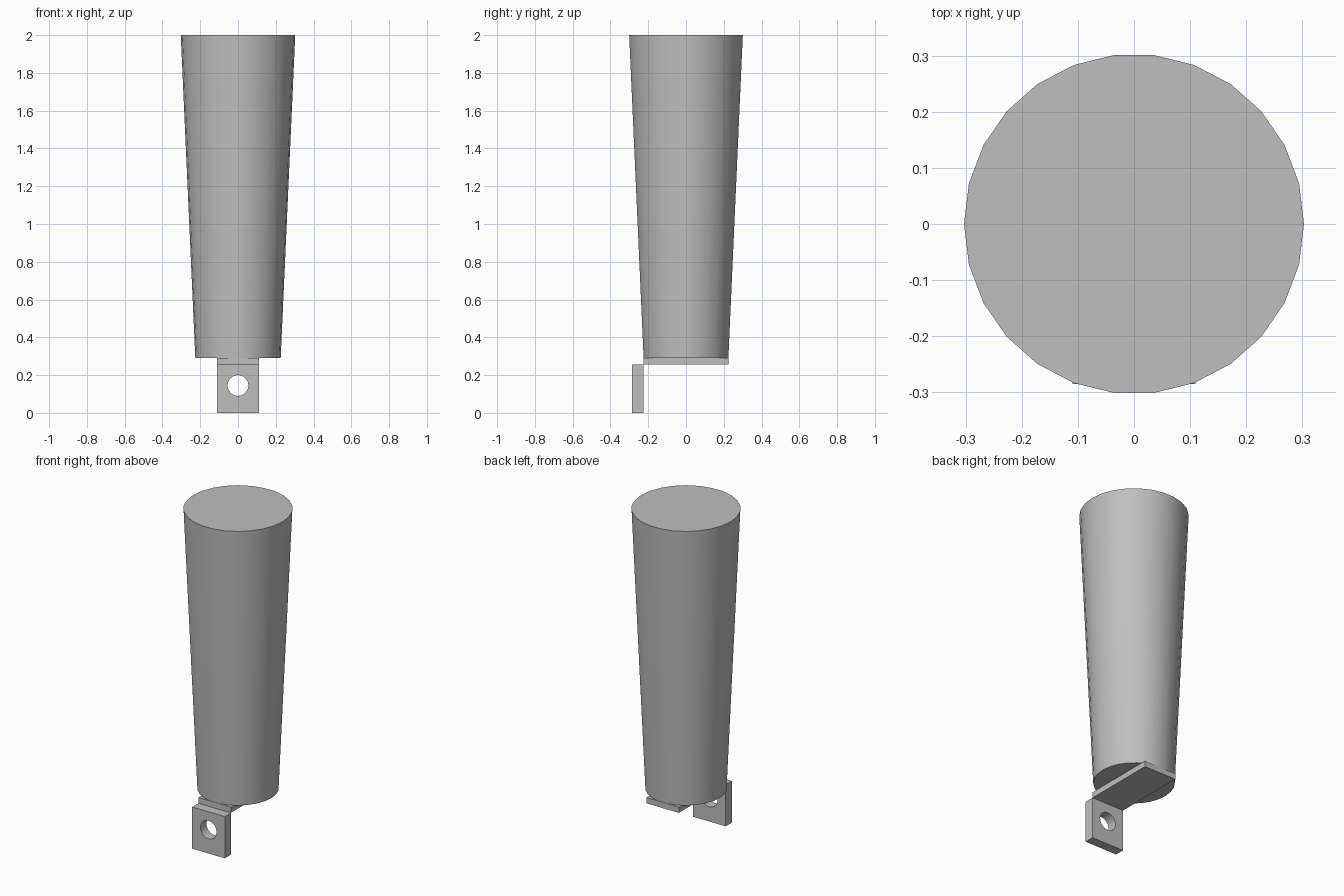
import bpy
import math

cube = bpy.data.objects.get("Cube")
if cube:
    bpy.data.objects.remove(cube, do_unlink=True)

# One plain grey material
grey = bpy.data.materials.new("light_grey")
grey.use_nodes = True
colour = (0.52, 0.52, 0.52, 1)
grey.diffuse_color = colour
grey.node_tree.nodes["Principled BSDF"].inputs["Base Color"].default_value = colour

HALF_WIDTH = 0.11
BASE_RADIUS, TOP_RADIUS, SIDES = 0.226, 0.303, 26
PLATE_Z, BODY_Z, TOP_Z = 0.255, 0.29, 2.0
TAB_FRONT = -0.285


def finish(name):
    obj = bpy.context.object
    obj.name = obj.data.name = name
    obj.data.materials.append(grey)
    return obj


def box(name, low, high):
    centre = [(a + b) / 2 for a, b in zip(low, high)]
    bpy.ops.mesh.primitive_cube_add(size=1, location=centre)
    obj = finish(name)
    obj.scale = [b - a for a, b in zip(low, high)]
    bpy.ops.object.transform_apply(location=False, rotation=False, scale=True)
    return obj


# Tapered round body, turned so a corner lies on the x axis
bpy.ops.mesh.primitive_cone_add(
    vertices=SIDES, radius1=BASE_RADIUS, radius2=TOP_RADIUS,
    depth=TOP_Z - BODY_Z, location=(0, 0, (TOP_Z + BODY_Z) / 2),
    rotation=(0, 0, math.pi / 2))
finish("tapered_body")
bpy.ops.object.transform_apply(location=False, rotation=True, scale=False)
bpy.ops.object.shade_smooth_by_angle(angle=math.radians(30))

# Flat strip under the body
box("base_plate", (-HALF_WIDTH, -BASE_RADIUS, PLATE_Z),
    (HALF_WIDTH, BASE_RADIUS, BODY_Z))

# Hanging tab at the front
tab = box("mounting_tab", (-HALF_WIDTH, TAB_FRONT, 0),
          (HALF_WIDTH, -BASE_RADIUS, PLATE_Z))

# Bolt hole through the tab
bpy.ops.mesh.primitive_cylinder_add(
    vertices=32, radius=0.055, depth=0.3,
    location=(0, TAB_FRONT, 0.145), rotation=(math.pi / 2, 0, 0))
cutter = finish("hole_cutter")
cutter.hide_render = True
hole = tab.modifiers.new("bolt_hole", 'BOOLEAN')
hole.operation = 'DIFFERENCE'
hole.solver = 'EXACT'
hole.object = cutter
bpy.ops.object.select_all(action='DESELECT')
tab.select_set(True)
bpy.context.view_layer.objects.active = tab
bpy.ops.object.modifier_apply(modifier=hole.name)
bpy.data.objects.remove(cutter, do_unlink=True)
bpy.ops.object.shade_smooth_by_angle(angle=math.radians(30))
